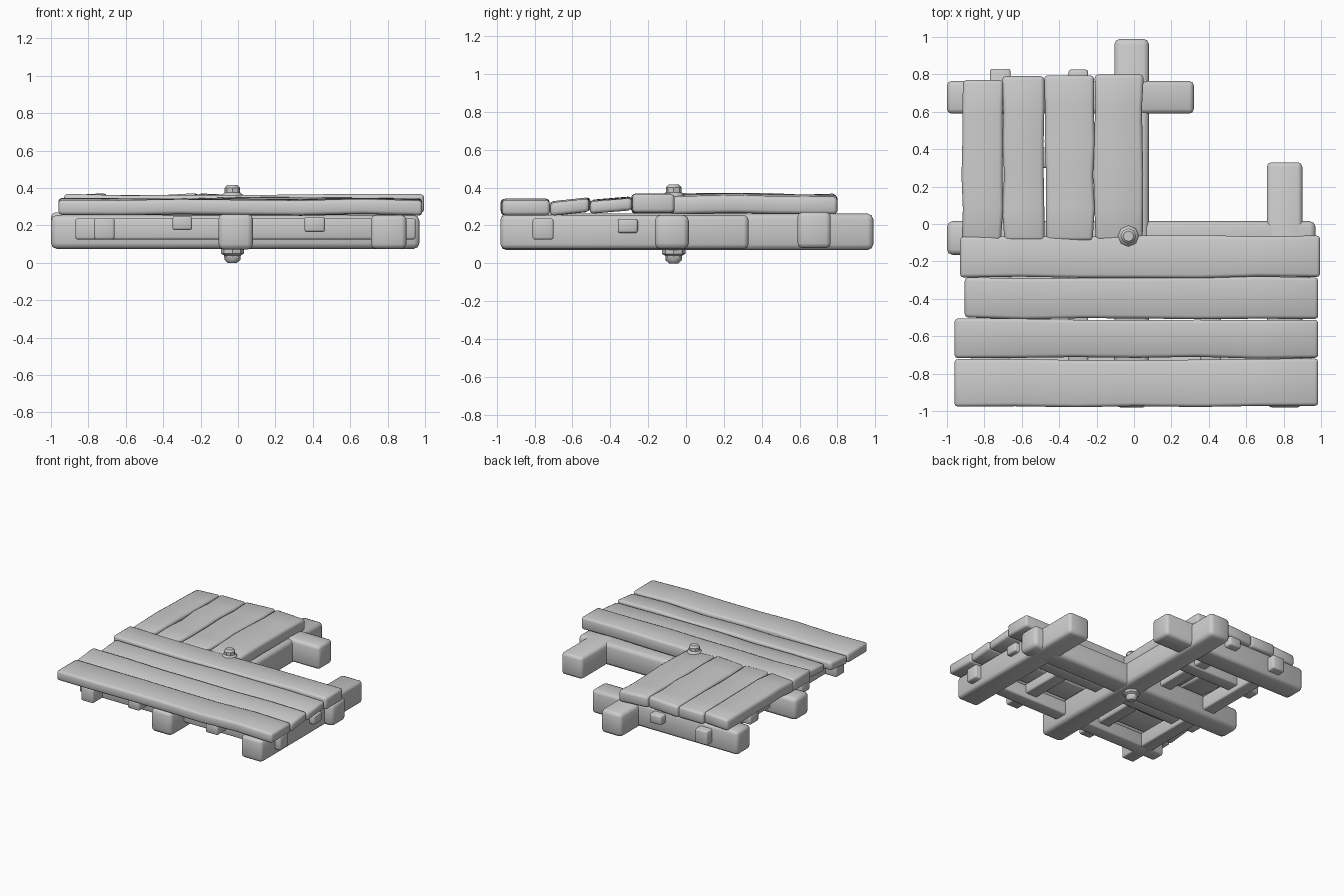
import bpy, bmesh, math, random
from mathutils import Vector

random.seed(4)
if "Cube" in bpy.data.objects:
    bpy.data.objects.remove(bpy.data.objects["Cube"], do_unlink=True)

grey = bpy.data.materials.new("weathered grey")
grey.use_nodes = True
COLOR = (0.6, 0.6, 0.6, 1)
grey.diffuse_color = COLOR
grey.node_tree.nodes["Principled BSDF"].inputs["Base Color"].default_value = COLOR


def finish(name, bm, angle=50):
    bmesh.ops.recalc_face_normals(bm, faces=bm.faces)
    mesh = bpy.data.meshes.new(name)
    bm.to_mesh(mesh)
    bm.free()
    mesh.materials.append(grey)
    ob = bpy.data.objects.new(name, mesh)
    bpy.context.collection.objects.link(ob)
    bpy.ops.object.select_all(action='DESELECT')
    ob.select_set(True)
    bpy.context.view_layer.objects.active = ob
    bpy.ops.object.shade_smooth_by_angle(angle=math.radians(angle))
    return ob


def timber(name, axis, along, across, height, bevel=0.03, cuts=0, wobble=0.0, tilt=0.0):
    """Bevelled, slightly uneven length of wood running along x or y."""
    bm = bmesh.new()
    bmesh.ops.create_cube(bm, size=1)
    for v in bm.verts:
        l, w, h = (c + 0.5 for c in v.co)
        v.co = (along[0] + l * (along[1] - along[0]),
                across[0] + w * (across[1] - across[0]),
                height[0] + h * (height[1] - height[0]) + (w - 0.5) * tilt)
    bmesh.ops.bevel(bm, geom=bm.edges[:], offset=bevel, segments=2,
                    profile=0.5, affect='EDGES', clamp_overlap=True)
    # Slice the length into stations and shift each one a little
    for i in range(cuts):
        at = along[0] + (along[1] - along[0]) * (i + 1) / (cuts + 1)
        bmesh.ops.bisect_plane(bm, geom=bm.verts[:] + bm.edges[:] + bm.faces[:],
                               plane_co=(at, 0, 0), plane_no=(1, 0, 0))
    middle = sum(across) / 2
    shifts = [[random.uniform(-wobble, wobble) for _ in range(3)] for _ in range(cuts + 2)]
    for v in bm.verts:
        t = (v.co.x - along[0]) / (along[1] - along[0])
        s = shifts[round(t * (cuts + 1))]
        side = 1 if v.co.y > middle else 0
        v.co.z += s[2] * 0.5
        v.co.y += s[side] * 0.6
        if axis == 'y':
            v.co = Vector((v.co.y, v.co.x, v.co.z))
    return finish(name, bm)


# Heavy crossing beams
BEAM = (0.075, 0.255)
timber("centre_beam_lengthwise", 'y', (-0.98, 0.99), (-0.105, 0.08), (0.07, 0.262), 0.03)
timber("side_beam_lengthwise", 'y', (-0.98, 0.33), (0.71, 0.9), BEAM, 0.025)
timber("centre_beam_crosswise", 'x', (-1, 0.97), (-0.165, 0.015), BEAM, 0.03)
timber("back_beam_crosswise", 'x', (-1, 0.32), (0.59, 0.765), (0.08, 0.27), 0.025)

# Thin joists between the beams
timber("joist_left_outer", 'y', (-0.93, 0.83), (-0.77, -0.66), (0.125, 0.24), 0.012)
timber("joist_left_inner", 'y', (-0.93, 0.825), (-0.35, -0.245), (0.175, 0.25), 0.012)
timber("joist_right", 'y', (-0.93, -0.08), (0.355, 0.465), (0.165, 0.245), 0.012)
timber("joist_front_outer", 'x', (-0.87, 0.95), (-0.81, -0.7), (0.125, 0.237), 0.012)
timber("joist_front_inner", 'x', (-0.87, 0.94), (-0.36, -0.255), (0.16, 0.235), 0.012)
timber("joist_back", 'x', (-0.87, 0.0), (0.3, 0.41), (0.16, 0.235), 0.012)

# Long deck planks across the front
long_planks = [
    ((-0.96, 0.985), (-0.975, -0.725), (0.258, 0.338), 0.0),
    ((-0.96, 0.985), (-0.715, -0.51), (0.265, 0.335), 0.022),
    ((-0.905, 0.985), (-0.505, -0.285), (0.275, 0.34), 0.018),
    ((-0.93, 0.995), (-0.285, -0.065), (0.265, 0.365), 0.0),
]
for i, (along, across, height, tilt) in enumerate(long_planks):
    timber(f"front_plank_{i + 1}", 'x', along, across, height, 0.018, 5, 0.009, tilt)

# Short deck planks over the back corner
short_planks = [
    (0.77, (-0.92, -0.705), 0.012),
    (0.79, (-0.7, -0.485), 0.0),
    (0.795, (-0.475, -0.215), 0.014),
    (0.8, (-0.21, 0.045), -0.012),
]
for i, (end, across, tilt) in enumerate(short_planks):
    timber(f"back_plank_{i + 1}", 'y', (-0.09, end), across, (0.268, 0.362), 0.02, 4, 0.011, tilt)


# Bolt through the crossing, with a domed head and a nut below
def turned(name, profile, sides=8):
    bm = bmesh.new()
    rings = [[bm.verts.new((-0.03 + r * math.cos(a), -0.065 + r * math.sin(a), z))
              for a in (math.tau * k / sides for k in range(sides))] for r, z in profile]
    for low, high in zip(rings, rings[1:]):
        for k in range(sides):
            n = (k + 1) % sides
            bm.faces.new((low[k], low[n], high[n], high[k]))
    bm.faces.new(rings[0])
    bm.faces.new(rings[-1])
    finish(name, bm, 40)


turned("bolt_head", [(0.06, 0.34), (0.055, 0.365), (0.042, 0.375), (0.042, 0.4), (0.028, 0.415)])
turned("bolt_nut", [(0.025, 0.0), (0.042, 0.015), (0.045, 0.04), (0.062, 0.05), (0.062, 0.08)])
